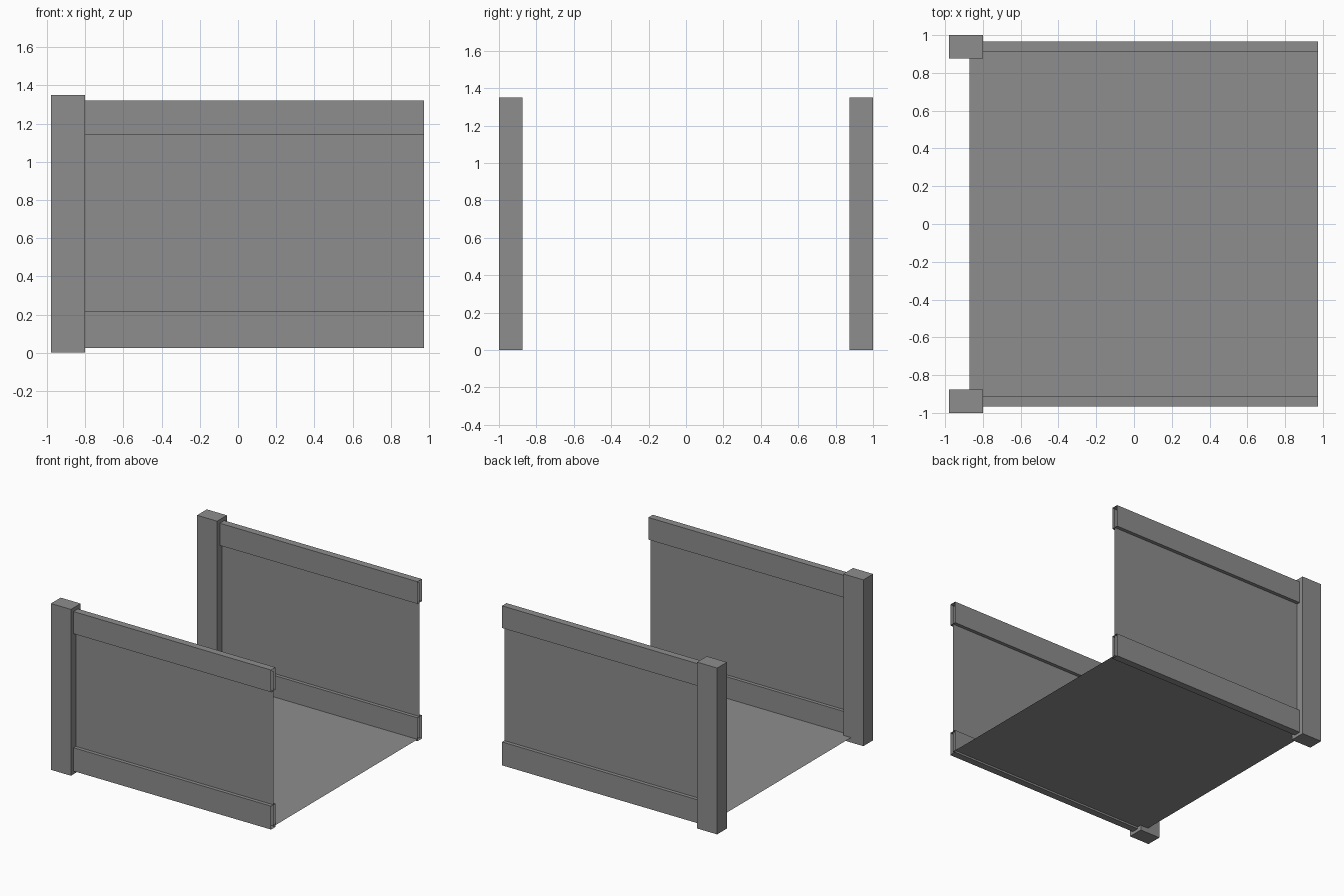
import bpy
import bmesh

cube = bpy.data.objects.get("Cube")
if cube:
    bpy.data.objects.remove(cube, do_unlink=True)

GREY = (0.27, 0.27, 0.27, 1)
mat = bpy.data.materials.new("plain grey")
mat.use_nodes = True
mat.diffuse_color = GREY
mat.node_tree.nodes["Principled BSDF"].inputs["Base Color"].default_value = GREY

LEFT_END = 0.975      # open end of rails, panels and floor
HIDDEN_END = -0.87    # end buried inside the posts
FLOOR_Z = 0.04


def finish(name, bm):
    mesh = bpy.data.meshes.new(name)
    bm.to_mesh(mesh)
    bm.free()
    mesh.materials.append(mat)
    obj = bpy.data.objects.new(name, mesh)
    bpy.context.collection.objects.link(obj)


def box(name, x, y, z, open_ends=False):
    """Box between pairs of limits, optionally without its two x ends."""
    bm = bmesh.new()
    bmesh.ops.create_cube(bm, size=1)
    if open_ends:
        bm.normal_update()
        ends = [f for f in bm.faces if abs(f.normal.x) > 0.9]
        bmesh.ops.delete(bm, geom=ends, context="FACES_ONLY")
    for v in bm.verts:
        for i, (low, high) in enumerate((x, y, z)):
            v.co[i] = low if v.co[i] < 0 else high
    finish(name, bm)


def sheet(name, corners):
    bm = bmesh.new()
    bm.faces.new([bm.verts.new(c) for c in corners])
    finish(name, bm)


for side, s in (("front", -1), ("back", 1)):
    # Corner post
    box(side + "_post", (-0.98, -0.80), sorted((s * 0.875, s)), (0, 1.35))

    # Hollow rails wrapped round the panel edges
    for level, z in (("lower", (0.025, 0.215)), ("upper", (1.14, 1.32))):
        box(f"{side}_{level}_rail", (HIDDEN_END, LEFT_END),
            sorted((s * 0.91, s * 0.967)), z, open_ends=True)

    # Thin wall panel
    y = s * 0.938
    sheet(side + "_panel", [(HIDDEN_END, y, FLOOR_Z), (LEFT_END, y, FLOOR_Z),
                            (LEFT_END, y, 1.30), (HIDDEN_END, y, 1.30)])

# Thin floor between the walls
w = 0.938
sheet("floor", [(HIDDEN_END, -w, FLOOR_Z), (LEFT_END, -w, FLOOR_Z),
                (LEFT_END, w, FLOOR_Z), (HIDDEN_END, w, FLOOR_Z)])
